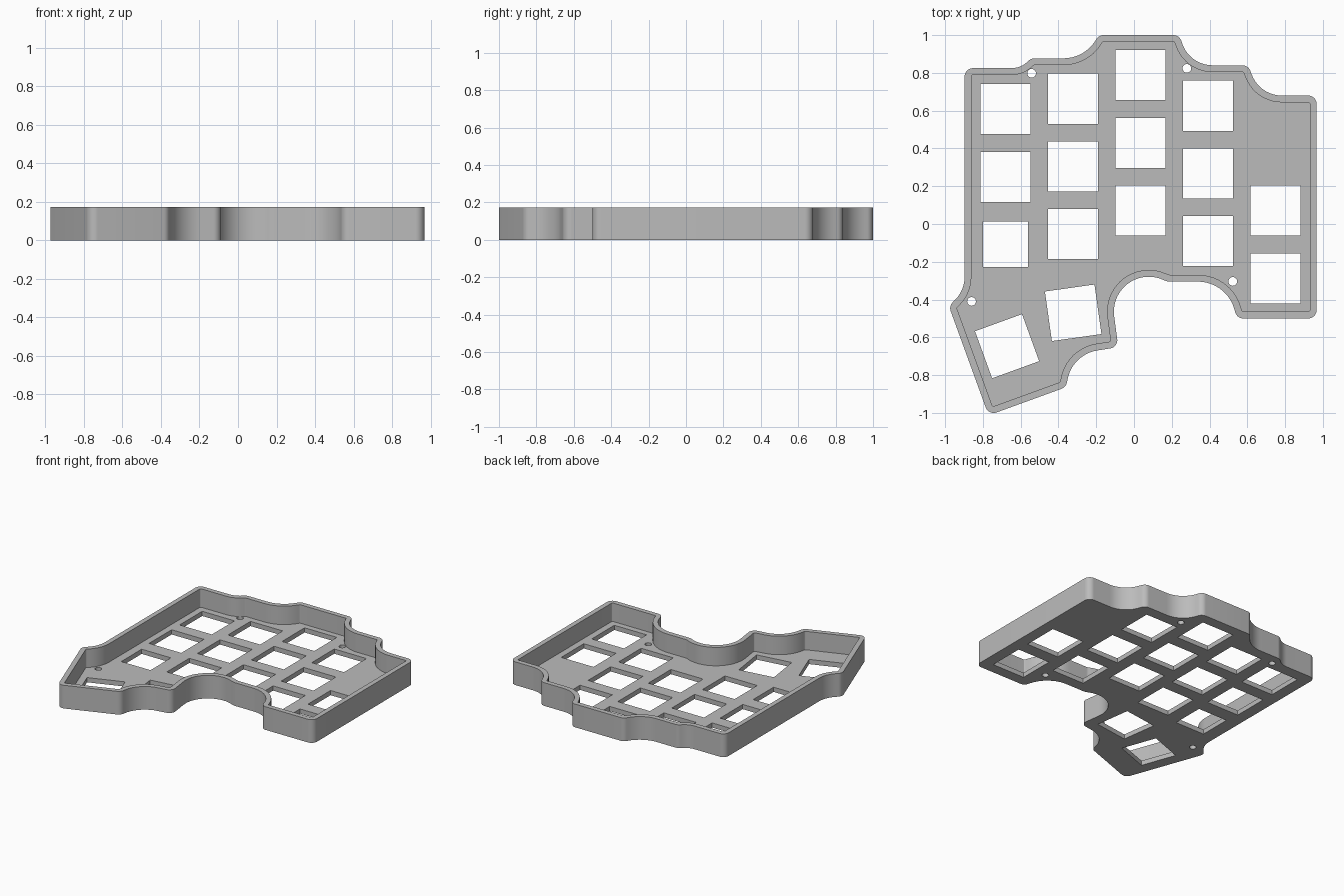
import bpy, bmesh, math
from mathutils import Vector, Matrix

cube = bpy.data.objects.get("Cube")
if cube:
    bpy.data.objects.remove(cube, do_unlink=True)

HEIGHT, FLOOR, WALL = 0.172, 0.035, 0.036
KEY, PITCH = 0.265, 0.3585
R = 0.045  # small outer corner radius

# Case outline, counter-clockwise: corner x, y and fillet radius
OUTLINE = [
    (.967, -.5, R), (.967, .68, R), (.665, .68, .17), (.605, .84, R),
    (.295, .84, .17), (.24, 1, R), (-.185, 1, R), (-.265, .877, .2),
    (-.545, .877, R), (-.6, .825, .12), (-.897, .825, R), (-.897, -.35, .17),
    (-.98, -.435, R), (-.77, -1.013, R), (-.36, -.864, R), (-.325, -.69, .19),
    (-.083, -.652, R), (-.15, -.154, .185), (.175, -.305, .08),
    (.49, -.305, .2), (.545, -.5, R)]

# Key columns: x, y of the top key, number of keys
COLUMNS = [(-.68, .608, 2), (-.322, .663, 3), (.035, .788, 3),
           (.392, .626, 3), (.75, .071, 2)]
# Single keys: x, y, size, turn in degrees
SINGLES = [(-.68, -.107, .24, 0), (-.322, -.47, KEY, 8), (-.672, -.647, KEY, 20)]
SCREWS = [(-.542, .798), (.28, .824), (.523, -.304), (-.86, -.41)]


def rounded_loops(corners, offset):
    """Return the filleted outline and the same outline moved inward."""
    outer, inner = [], []
    for i, (x, y, r) in enumerate(corners):
        p = Vector((x, y))
        before = (p - Vector(corners[i - 1][:2])).normalized()
        after = (Vector(corners[(i + 1) % len(corners)][:2]) - p).normalized()
        turn = math.atan2(before.cross(after), before.dot(after))
        side = math.copysign(1, turn)
        start = p - before * r * math.tan(abs(turn) / 2)
        left = Vector((-before.y, before.x))
        centre = start + left * r * side
        steps = max(4, round(abs(math.degrees(turn)) / 7))
        for k in range(steps + 1):
            normal = Matrix.Rotation(turn * k / steps, 2) @ left
            point = centre - normal * r * side
            outer.append(point)
            inner.append(point + normal * offset)
    return outer, inner


def make_object(name, bm):
    bmesh.ops.recalc_face_normals(bm, faces=bm.faces)
    mesh = bpy.data.meshes.new(name)
    bm.to_mesh(mesh)
    bm.free()
    obj = bpy.data.objects.new(name, mesh)
    bpy.context.collection.objects.link(obj)
    return obj


# Tray: floor and surrounding wall as one closed shell
outer, inner = rounded_loops(OUTLINE, WALL)
bm = bmesh.new()
rings = [[bm.verts.new((p.x, p.y, z)) for p in loop] for loop, z in
         ((outer, 0), (outer, HEIGHT), (inner, HEIGHT), (inner, FLOOR))]
count = len(outer)
for low, high in zip(rings, rings[1:]):
    for i in range(count):
        j = (i + 1) % count
        bm.faces.new((low[i], low[j], high[j], high[i]))
bm.faces.new(rings[0][::-1])
bm.faces.new(rings[-1])
tray = make_object("keyboard_case", bm)

# Cutters for key openings and screw holes
keys = [(x, y - PITCH * n, KEY, 0) for x, y, total in COLUMNS for n in range(total)]
depth = FLOOR + 0.04
bm = bmesh.new()
for x, y, size, angle in keys + SINGLES:
    place = (Matrix.Translation((x, y, FLOOR / 2))
             @ Matrix.Rotation(math.radians(angle), 4, 'Z')
             @ Matrix.Diagonal((size, size, depth, 1)))
    bmesh.ops.create_cube(bm, size=1, matrix=place)
for x, y in SCREWS:
    bmesh.ops.create_cone(bm, cap_ends=True, segments=24, radius1=.023, radius2=.023,
                          depth=depth, matrix=Matrix.Translation((x, y, FLOOR / 2)))
cutter = make_object("opening_cutter", bm)
cutter.hide_render = True

# Cut the openings
cut = tray.modifiers.new("openings", 'BOOLEAN')
cut.operation = 'DIFFERENCE'
cut.solver = 'EXACT'
cut.object = cutter
bpy.ops.object.select_all(action='DESELECT')
tray.select_set(True)
bpy.context.view_layer.objects.active = tray
bpy.ops.object.modifier_apply(modifier=cut.name)
bpy.data.objects.remove(cutter, do_unlink=True)

# Plain grey plastic
grey = bpy.data.materials.new("grey_plastic")
grey.use_nodes = True
colour = (.5, .5, .5, 1)
grey.diffuse_color = colour
grey.node_tree.nodes["Principled BSDF"].inputs["Base Color"].default_value = colour
tray.data.materials.clear()
tray.data.materials.append(grey)
bpy.ops.object.shade_smooth_by_angle(angle=math.radians(30))
